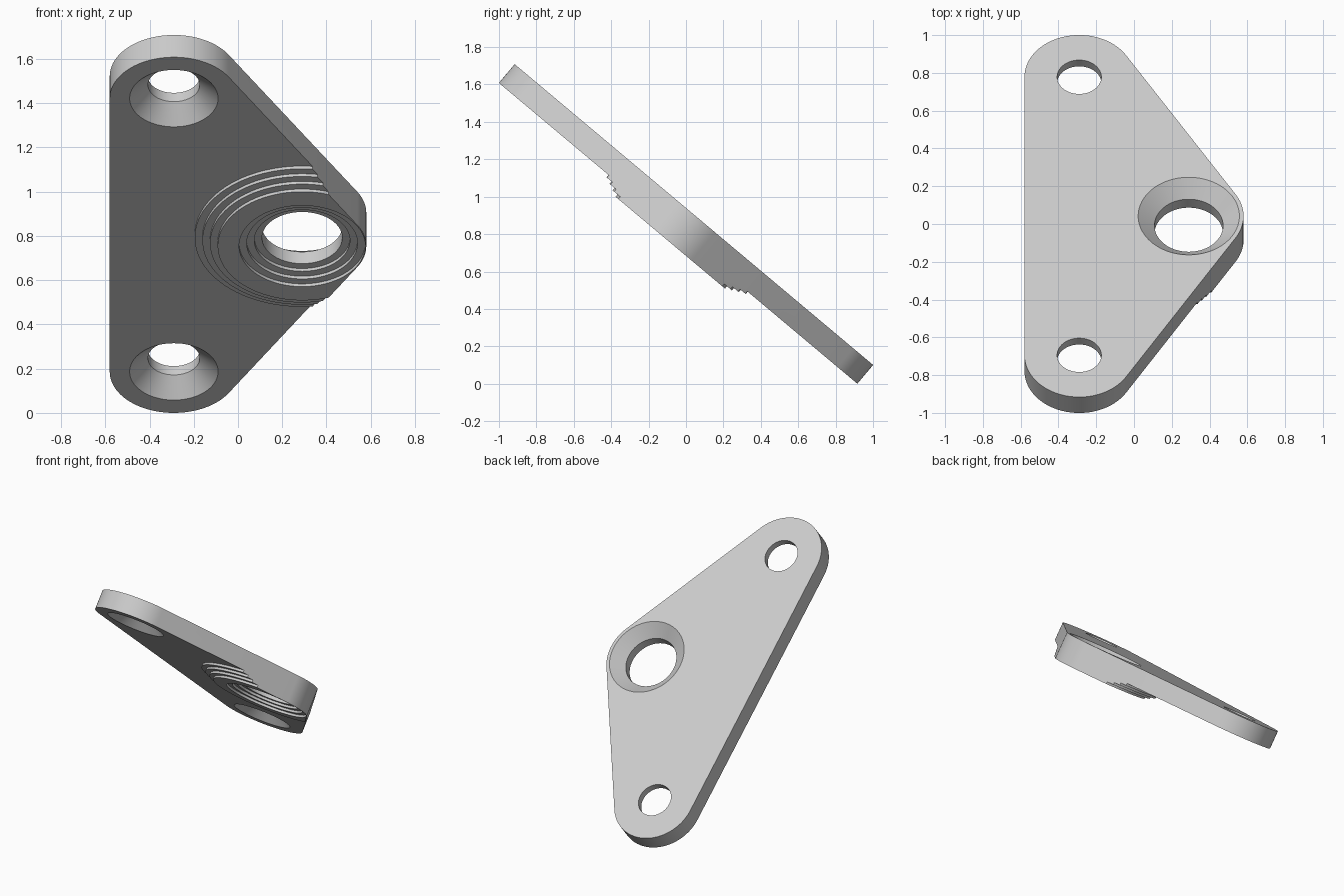
import bpy, bmesh
from math import sin, cos, pi, atan2, radians
from mathutils import Matrix

if "Cube" in bpy.data.objects:
    bpy.data.objects.remove(bpy.data.objects["Cube"], do_unlink=True)

THICK = 0.131          # plate thickness
STEP = 0.0163          # height of one boss step
BOSS = 4 * STEP        # total boss height
R, CX, CV = 0.29, 0.29, 0.961   # corner radius and corner centres
TILT = radians(40)
SEG = 96

grey = bpy.data.materials.new("light grey")
grey.use_nodes = True
grey.diffuse_color = (0.6, 0.6, 0.6, 1)
grey.node_tree.nodes["Principled BSDF"].inputs["Base Color"].default_value = (0.6, 0.6, 0.6, 1)


def loft(name, rings):
    """Solid skinned through equal-length rings, capped at both ends."""
    bm = bmesh.new()
    loops = [[bm.verts.new(p) for p in ring] for ring in rings]
    for low, high in zip(loops, loops[1:]):
        for i in range(len(low)):
            j = (i + 1) % len(low)
            bm.faces.new((low[i], low[j], high[j], high[i]))
    bm.faces.new(loops[0][::-1])
    bm.faces.new(loops[-1])
    mesh = bpy.data.meshes.new(name)
    bm.to_mesh(mesh)
    bm.free()
    mesh.materials.append(grey)
    obj = bpy.data.objects.new(name, mesh)
    bpy.context.collection.objects.link(obj)
    return obj


def revolve(name, profile, x, y):
    """Solid of revolution from (radius, height) pairs."""
    angles = [2 * pi * i / SEG for i in range(SEG)]
    return loft(name, [[(x + r * cos(a), y + r * sin(a), h) for a in angles]
                       for r, h in profile])


def cut(target, cutter):
    """Subtract the cutter, then discard it."""
    mod = target.modifiers.new("cut", 'BOOLEAN')
    mod.operation = 'DIFFERENCE'
    mod.solver = 'EXACT'
    mod.object = cutter
    bpy.context.view_layer.objects.active = target
    bpy.ops.object.modifier_apply(modifier=mod.name)
    bpy.data.objects.remove(cutter, do_unlink=True)


# Rounded triangular outline
lean = atan2(2 * CX, CV)
outline = []
for cx, cy, start, end, n in ((-CX, -CV, -pi, -lean, 40),
                              (CX, 0, -lean, lean, 20),
                              (-CX, CV, lean, pi, 40)):
    for i in range(n + 1):
        a = start + (end - start) * i / n
        outline.append((cx + R * cos(a), cy + R * sin(a)))
plate = loft("bracket_plate", [[(x, y, h) for x, y in outline] for h in (-0.22, 0)])

# Remove everything below the plate except the stepped boss
square = ((-2, -2), (2, -2), (2, 2), (-2, 2))
waste = loft("waste", [[(x, y, h) for x, y in square] for h in (-0.3, -THICK)])
boss = []
for i in range(4):
    r, low = 0.382 + 0.0345 * i, -THICK - BOSS + STEP * i
    boss += [(r, low), (r, low + STEP if i < 3 else -0.1)]
cut(waste, revolve("boss_form", boss, CX, 0))
cut(plate, waste)

# Main hole: stepped from below, conical from above
bore = [(0.285, -0.25)]
for i in range(3):
    r, top = 0.285 - 0.0345 * i, -THICK - BOSS + STEP * (i + 1)
    bore += [(r, top), (r - 0.0345, top)]
bore += [(0.1815, -0.078), (0.268, 0), (0.29, 0.02)]
cut(plate, revolve("main_hole", bore, CX, 0))

# Two end holes, countersunk from below
for side in (-1, 1):
    screw = [(0.221, -THICK - 0.02), (0.2, -THICK), (0.117, -0.052), (0.117, 0.05)]
    cut(plate, revolve("end_hole", screw, -CX, side * CV))

# Tilt the plate, centre it and stand it on the ground
plate.data.transform(Matrix.Rotation(-TILT, 4, 'X'))
plate.data.transform(Matrix.Translation((0, THICK * sin(TILT) / 2,
                                         (R + CV) * sin(TILT) + THICK * cos(TILT))))

bpy.ops.object.select_all(action='DESELECT')
plate.select_set(True)
bpy.context.view_layer.objects.active = plate
bpy.ops.object.shade_smooth_by_angle(angle=radians(30))
